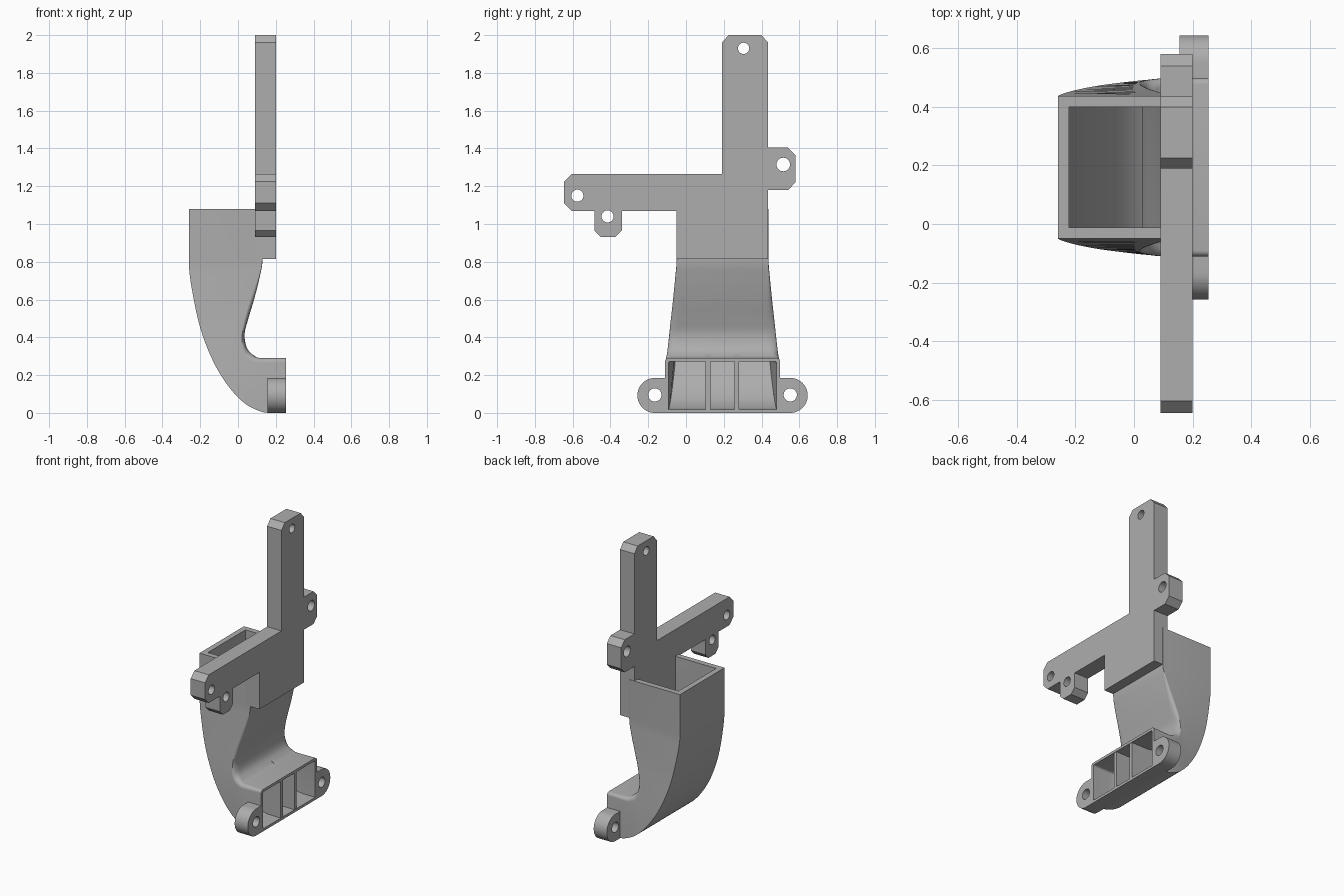
import bpy, bmesh
from math import sin, cos, pi
from mathutils import Matrix, Vector

cube = bpy.data.objects.get("Cube")
if cube:
    bpy.data.objects.remove(cube)

grey = bpy.data.materials.new("plain grey")
grey.use_nodes = True
colour = (0.42, 0.42, 0.42, 1)
grey.diffuse_color = colour
grey.node_tree.nodes["Principled BSDF"].inputs["Base Color"].default_value = colour


def arc(y, z, r, start, end, n):
    return [(y + r * cos(start + (end - start) * i / n),
             z + r * sin(start + (end - start) * i / n)) for i in range(n + 1)]


def slab(name, outline, holes, x0, x1):
    """Extrude a y-z outline with round holes between two x positions."""
    cu = bpy.data.curves.new(name, 'CURVE')
    cu.dimensions, cu.fill_mode = '2D', 'BOTH'
    cu.extrude = (x1 - x0) / 2
    loops = [outline] + [arc(y, z, r, 0, 2 * pi, 32)[:-1] for y, z, r in holes]
    for pts in loops:
        sp = cu.splines.new('POLY')
        sp.points.add(len(pts) - 1)
        for p, (y, z) in zip(sp.points, pts):
            p.co = (y, z, 0, 1)
        sp.use_cyclic_u = True
    temp = bpy.data.objects.new(name + " profile", cu)
    bpy.context.collection.objects.link(temp)
    bpy.context.view_layer.update()
    dg = bpy.context.evaluated_depsgraph_get()
    me = bpy.data.meshes.new_from_object(temp.evaluated_get(dg))
    bpy.data.objects.remove(temp)
    me.transform(Matrix(((0, 0, 1, (x0 + x1) / 2), (1, 0, 0, 0), (0, 1, 0, 0), (0, 0, 0, 1))))
    bm = bmesh.new()
    bm.from_mesh(me)
    bmesh.ops.remove_doubles(bm, verts=bm.verts, dist=1e-5)
    bmesh.ops.recalc_face_normals(bm, faces=bm.faces)
    return finish(name, bm)


def finish(name, bm):
    me = bpy.data.meshes.new(name)
    bm.to_mesh(me)
    bm.free()
    me.materials.append(grey)
    ob = bpy.data.objects.new(name, me)
    bpy.context.collection.objects.link(ob)
    bpy.ops.object.select_all(action='DESELECT')
    ob.select_set(True)
    bpy.context.view_layer.objects.active = ob
    bpy.ops.object.shade_smooth_by_angle(angle=0.6)
    return ob


# Mounting plate with chamfered arms and screw holes
slab("mounting_plate",
     [(-.05, .815), (.435, .815), (.435, 1.18), (.54, 1.18), (.58, 1.22), (.58, 1.365),
      (.54, 1.405), (.435, 1.405), (.435, 1.96), (.4, 2), (.225, 2), (.19, 1.96),
      (.19, 1.265), (-.605, 1.265), (-.645, 1.225), (-.645, 1.11), (-.605, 1.07),
      (-.485, 1.07), (-.485, .965), (-.45, .93), (-.375, .93), (-.34, .965),
      (-.34, 1.07), (-.05, 1.07)],
     [(.305, 1.93, .03), (.515, 1.315, .036), (-.575, 1.15, .032), (-.415, 1.04, .032)],
     .09, .2)

# Duct stations: back x, back z, front x, front z, side flare, front corner radius
stations = [Vector(s) for s in (
    (-.26, 1.08, .13, 1.08, 0, .003), (-.26, .8, .13, .815, 0, .003),
    (-.245, .66, .115, .72, .007, .01), (-.2, .45, .085, .6, .02, .03),
    (-.13, .27, .055, .5, .034, .05), (-.05, .14, .035, .42, .045, .065),
    (.03, .055, .045, .35, .054, .06), (.1, .015, .075, .31, .059, .04),
    (.16, 0, .12, .29, .061, .025), (.255, 0, .255, .29, .061, .02))]


def spline(pts, steps):
    """Smooth path through the stations, straight in the first and last spans."""
    out = []
    for i in range(len(pts) - 1):
        a, b = pts[i], pts[i + 1]
        if i in (0, len(pts) - 2):
            out.append(a)
            continue
        p, q = pts[i - 1], pts[i + 2]
        for k in range(steps):
            t = k / steps
            m0, m1 = (b - p) / 2, (q - a) / 2
            if i == 1:
                m0 = (a - p).normalized() * (b - a).length
            out.append(a * (2*t**3 - 3*t**2 + 1) + m0 * (t**3 - 2*t**2 + t)
                       + b * (3*t**2 - 2*t**3) + m1 * (t**3 - t**2))
    return out + [pts[-1]]


def section(s, wall):
    """Closed ring: sharp back corners, rounded front corners."""
    back, front = Vector((s[0], 0, s[1])), Vector((s[2], 0, s[3]))
    d = (front - back).normalized()
    depth = (front - back).length - wall
    y0, y1 = -.05 - s[4] + wall, .437 + s[4] - wall
    r = max(s[5] - wall / 2, .003)
    flat = [(y0, wall), (y1, wall)]
    flat += arc(y1 - r, depth - r, r, 0, pi / 2, 6)
    flat += arc(y0 + r, depth - r, r, pi / 2, pi, 6)
    return [back + d * t + Vector((0, y, 0)) for y, t in flat]


# Hollow curved duct
bm = bmesh.new()
path = spline(stations, 5)
shells = []
for inner in (False, True):
    rings = []
    for i, s in enumerate(path):
        wall = (.038 - .02 * i / (len(path) - 1)) if inner else 0
        rings.append([bm.verts.new(p) for p in section(s, wall)])
    shells.append(rings)


def bridge(a, b):
    n = len(a)
    for i in range(n):
        j = (i + 1) % n
        bm.faces.new((a[i], a[j], b[j], b[i]))


for rings in shells:
    for a, b in zip(rings, rings[1:]):
        bridge(a, b)
for end in (0, -1):
    bridge(shells[0][end], shells[1][end])
bmesh.ops.recalc_face_normals(bm, faces=bm.faces)
finish("duct", bm)

# Two ribs dividing the outlet
for side, y in (("right", .117), ("left", .268)):
    bm = bmesh.new()
    pts = [(.05, .05), (.11, .018), (.252, .012), (.252, .28), (.12, .28), (.06, .32)]
    face = bm.faces.new([bm.verts.new((x, y - .0125, z)) for x, z in pts])
    ext = bmesh.ops.extrude_face_region(bm, geom=[face])["geom"]
    bmesh.ops.translate(bm, vec=(0, .025, 0),
                        verts=[v for v in ext if isinstance(v, bmesh.types.BMVert)])
    bmesh.ops.recalc_face_normals(bm, faces=bm.faces)
    finish(side + "_outlet_rib", bm)

# Rounded screw ears beside the outlet
r = .0925
for side, y, edge, turn in (("right", -.165, -.1, 1), ("left", .552, .49, -1)):
    outline = [(edge, 0)] + arc(y, r, r, -pi / 2, -pi / 2 - turn * pi, 24) + [(edge, 2 * r)]
    slab(side + "_screw_ear", outline, [(y, .095, .035)], .155, .255)
